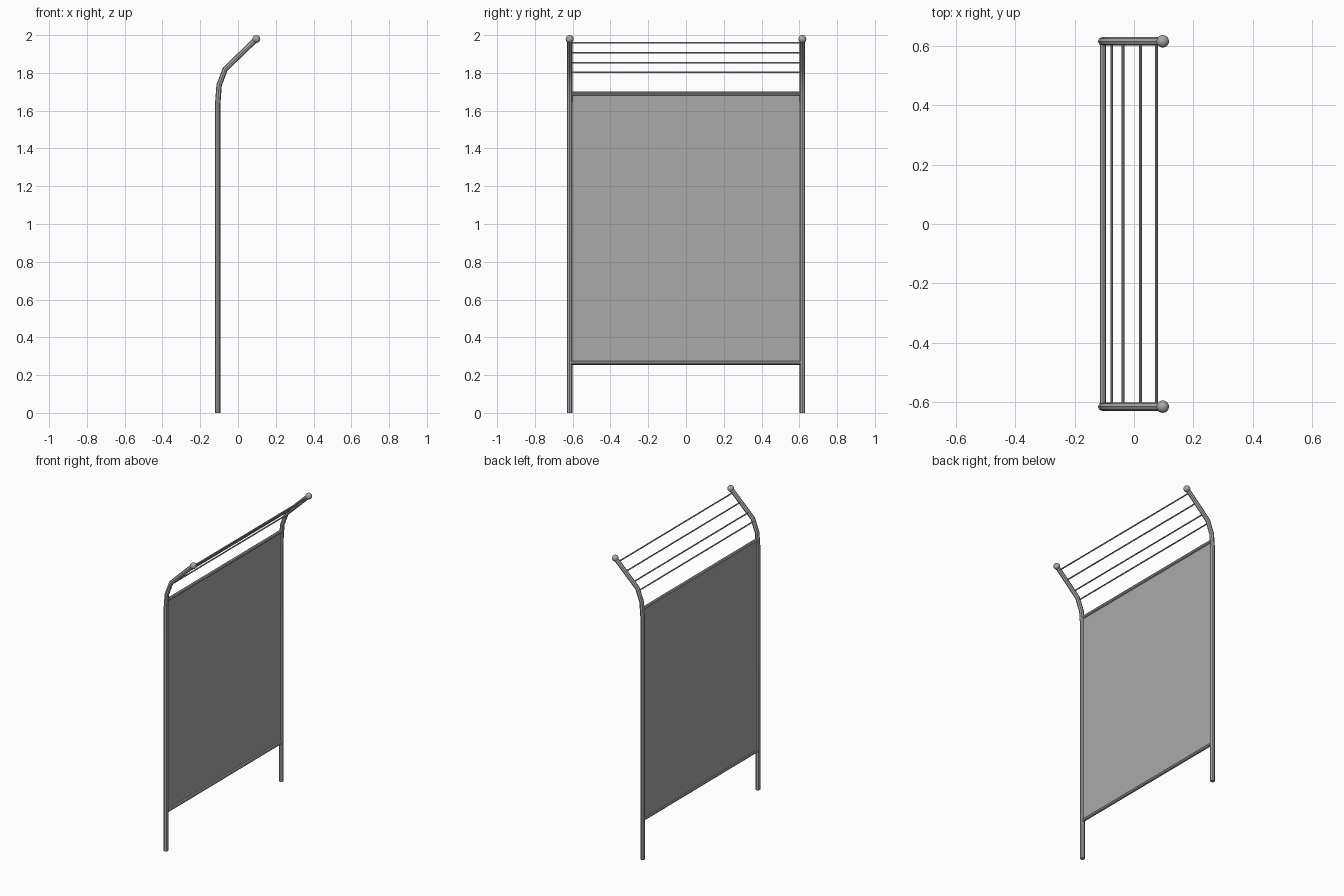
import bpy, math
from mathutils import Vector

cube = bpy.data.objects.get("Cube")
if cube:
    bpy.data.objects.remove(cube, do_unlink=True)

POST_X, POST_Y = -0.107, 0.616


def material(name, value):
    mat = bpy.data.materials.new(name)
    mat.use_nodes = True
    colour = (value, value, value, 1)
    mat.diffuse_color = colour
    mat.node_tree.nodes["Principled BSDF"].inputs["Base Color"].default_value = colour
    return mat


steel = material("grey steel", 0.4)


def finish(obj, name, smooth=True):
    obj.name = name
    obj.data.materials.clear()
    obj.data.materials.append(steel)
    bpy.ops.object.select_all(action="DESELECT")
    obj.select_set(True)
    bpy.context.view_layer.objects.active = obj
    if smooth:
        bpy.ops.object.shade_smooth_by_angle(angle=math.radians(40))


def tube(name, points, radius):
    """Round tube swept along a path, with closed ends."""
    curve = bpy.data.curves.new(name, "CURVE")
    curve.dimensions = "3D"
    curve.bevel_depth = radius
    curve.bevel_resolution = 2
    curve.use_fill_caps = True
    spline = curve.splines.new("POLY")
    spline.points.add(len(points) - 1)
    for p, co in zip(spline.points, points):
        p.co = (*co, 1)
    obj = bpy.data.objects.new(name, curve)
    bpy.context.collection.objects.link(obj)
    bpy.ops.object.select_all(action="DESELECT")
    obj.select_set(True)
    bpy.context.view_layer.objects.active = obj
    bpy.ops.object.convert(target="MESH")
    finish(bpy.context.object, name)


def crossbar(name, x, z, radius):
    tube(name, [(x, -POST_Y, z), (x, POST_Y, z)], radius)


# Bent posts with a ball on each tip
profile = [(POST_X, 0), (POST_X, 1.64), (-0.1, 1.735), (-0.068, 1.82), (0.097, 1.979)]
for side, y in (("right", -POST_Y), ("left", POST_Y)):
    tube(f"post_{side}", [(x, y, z) for x, z in profile], 0.0145)
    bpy.ops.mesh.primitive_uv_sphere_add(segments=20, ring_count=12, radius=0.021,
                                         location=(profile[-1][0], y, profile[-1][1]))
    finish(bpy.context.object, f"post_ball_{side}")

# Rails above and below the panel
crossbar("rail_top", POST_X + 0.002, 1.69, 0.0105)
crossbar("rail_bottom", POST_X + 0.002, 0.265, 0.0105)

# Thin wires strung between the bent tips
for i, (x, z) in enumerate([(0.076, 1.959), (0.022, 1.907), (-0.037, 1.853), (-0.075, 1.803)]):
    crossbar(f"wire_{i + 1}", x, z, 0.0045)

# Flat infill panel
bpy.ops.mesh.primitive_cube_add(size=1, location=(POST_X, 0, 0.9775))
panel = bpy.context.object
panel.scale = (0.004, 2 * POST_Y, 1.425)
bpy.ops.object.transform_apply(location=False, rotation=False, scale=True)
finish(panel, "panel", smooth=False)
